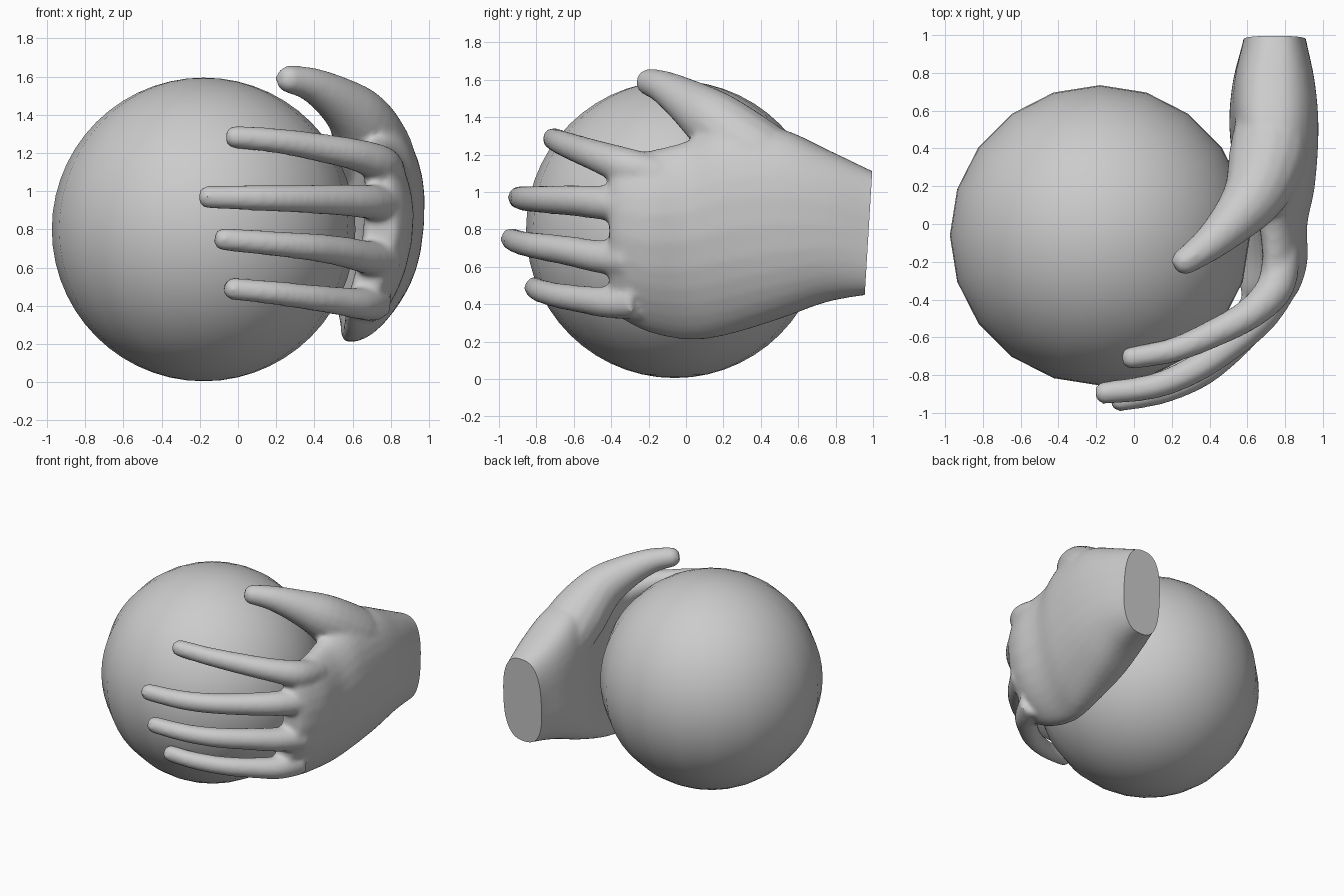
import bpy, bmesh
from math import sin, cos, pi, radians, copysign
from mathutils import Vector

if "Cube" in bpy.data.objects:
    bpy.data.objects.remove(bpy.data.objects["Cube"])


def loft(bm, rings):
    """Skin a list of rings of points and cap both ends."""
    loops = [[bm.verts.new(p) for p in ring] for ring in rings]
    n = len(loops[0])
    for a, b in zip(loops, loops[1:]):
        for i in range(n):
            j = (i + 1) % n
            bm.faces.new((a[i], a[j], b[j], b[i]))
    bm.faces.new(loops[0][::-1])
    bm.faces.new(loops[-1])
    bmesh.ops.recalc_face_normals(bm, faces=bm.faces)


def spline(rows, steps=4):
    """Catmull-Rom interpolation of rows of numbers."""
    out = []
    for i in range(len(rows) - 1):
        p = [rows[max(0, min(len(rows) - 1, i + k))] for k in (-1, 0, 1, 2)]
        for s in range(steps):
            t = s / steps
            out.append([0.5 * (2 * b + (c - a) * t + (2 * a - 5 * b + 4 * c - d) * t * t
                               + (3 * b - a - 3 * c + d) * t ** 3)
                        for a, b, c, d in zip(*p)])
    return out + [list(rows[-1])]


def digit(bm, rows, sides=16):
    """Rounded tapered tube along rows of (x, y, z, radius), tip first."""
    rows = spline(rows)
    pts = [Vector(r[:3]) for r in rows]
    rings = []
    for i, p in enumerate(pts):
        t = (pts[min(i + 1, len(pts) - 1)] - pts[max(i - 1, 0)]).normalized()
        u = t.cross(Vector((0, 0, 1))).normalized()
        v = u.cross(t)
        rad = rows[i][3]
        ring = lambda c, r: [c + u * r * cos(2 * pi * k / sides) + v * r * sin(2 * pi * k / sides)
                             for k in range(sides)]
        if i == 0:
            rings.append(ring(p - t * rad * 0.55, rad * 0.6))
        rings.append(ring(p, rad))
    loft(bm, rings)


def palm(bm, rows, sides=32):
    """Bowed slab from rows of (y, z low, z high, x inner, x outer, bow)."""
    rings = []
    for y, z0, z1, x0, x1, bow in spline(rows):
        ring = []
        for k in range(sides):
            a = 2 * pi * k / sides
            u = copysign(abs(sin(a)) ** 0.75, sin(a))
            w = copysign(abs(cos(a)) ** 0.75, cos(a))
            x = (x0 + x1) / 2 + w * (x1 - x0) / 2 - bow * (u - 0.3) ** 2
            ring.append((x, y, (z0 + z1) / 2 + u * (z1 - z0) / 2))
        rings.append(ring)
    loft(bm, rings)


# Ball
bpy.ops.mesh.primitive_uv_sphere_add(segments=20, ring_count=28, radius=0.795,
                                     location=(-0.18, -0.06, 0.8))
ball = bpy.context.object
ball.name = "ball"
bpy.ops.object.shade_smooth()

# Hand: palm, thumb and four fingers
bm = bmesh.new()
palm(bm, [(1.10, 0.45, 1.07, 0.60, 0.89, 0.0),
          (0.98, 0.45, 1.12, 0.58, 0.91, 0.0),
          (0.75, 0.41, 1.23, 0.53, 0.96, 0.03),
          (0.50, 0.32, 1.34, 0.53, 0.98, 0.06),
          (0.20, 0.23, 1.36, 0.61, 0.96, 0.10),
          (0.00, 0.21, 1.27, 0.66, 0.92, 0.12),
          (-0.20, 0.25, 1.22, 0.68, 0.92, 0.12),
          (-0.34, 0.32, 1.20, 0.66, 0.88, 0.10),
          (-0.41, 0.37, 1.17, 0.68, 0.83, 0.09)])
DIGITS = {
    "thumb": [(0.25, -0.21, 1.59, .07), (0.38, -0.12, 1.56, .09), (0.52, 0.01, 1.48, .125),
              (0.64, 0.16, 1.37, .17), (0.71, 0.35, 1.20, .21), (0.74, 0.55, 1.05, .2)],
    "index": [(-0.03, -0.71, 1.285, .06), (0.2, -0.67, 1.265, .066), (0.42, -0.58, 1.23, .075),
              (0.62, -0.47, 1.19, .085), (0.75, -0.33, 1.14, .1), (0.78, -0.15, 1.09, .1)],
    "middle": [(-0.17, -0.895, 0.97, .06), (0.1, -0.86, .965, .068), (0.32, -0.77, .96, .074),
               (0.52, -0.63, .955, .082), (0.68, -0.48, .945, .09), (0.78, -0.31, .93, .1)],
    "ring": [(-0.09, -0.935, .75, .06), (0.14, -0.89, .73, .065), (0.36, -.79, .71, .072),
             (.54, -.63, .685, .08), (.67, -.47, .655, .088), (.77, -.3, .64, .1)],
    "little": [(-0.04, -0.81, .49, .058), (.17, -.775, .47, .063), (.37, -.68, .445, .068),
               (.53, -.55, .425, .075), (.65, -.42, .41, .085), (.72, -.26, .42, .1)],
}
for rows in DIGITS.values():
    digit(bm, rows)
mesh = bpy.data.meshes.new("hand")
bm.to_mesh(mesh)
bm.free()
hand = bpy.data.objects.new("hand", mesh)
bpy.context.collection.objects.link(hand)

# Fuse the parts into one skin and soften the joints
fuse = hand.modifiers.new("fuse", "REMESH")
fuse.mode = "VOXEL"
fuse.voxel_size = 0.018
soft = hand.modifiers.new("soften", "SMOOTH")
soft.factor, soft.iterations = 0.5, 8
skin = bpy.data.meshes.new_from_object(hand.evaluated_get(bpy.context.evaluated_depsgraph_get()))
hand.modifiers.clear()

# Flat cut at the wrist
bm = bmesh.new()
bm.from_mesh(skin)
cut = bmesh.ops.bisect_plane(bm, geom=bm.verts[:] + bm.edges[:] + bm.faces[:],
                             plane_co=(0, 0.995, 1.1), plane_no=(0, 0.66, -0.04), clear_outer=True)
rim = [e for e in cut["geom_cut"] if isinstance(e, bmesh.types.BMEdge)]
bmesh.ops.holes_fill(bm, edges=rim, sides=0)
bm.to_mesh(skin)
bm.free()
hand.data = skin
bpy.ops.object.select_all(action="DESELECT")
hand.select_set(True)
bpy.context.view_layer.objects.active = hand
bpy.ops.object.shade_smooth_by_angle(angle=radians(40))
